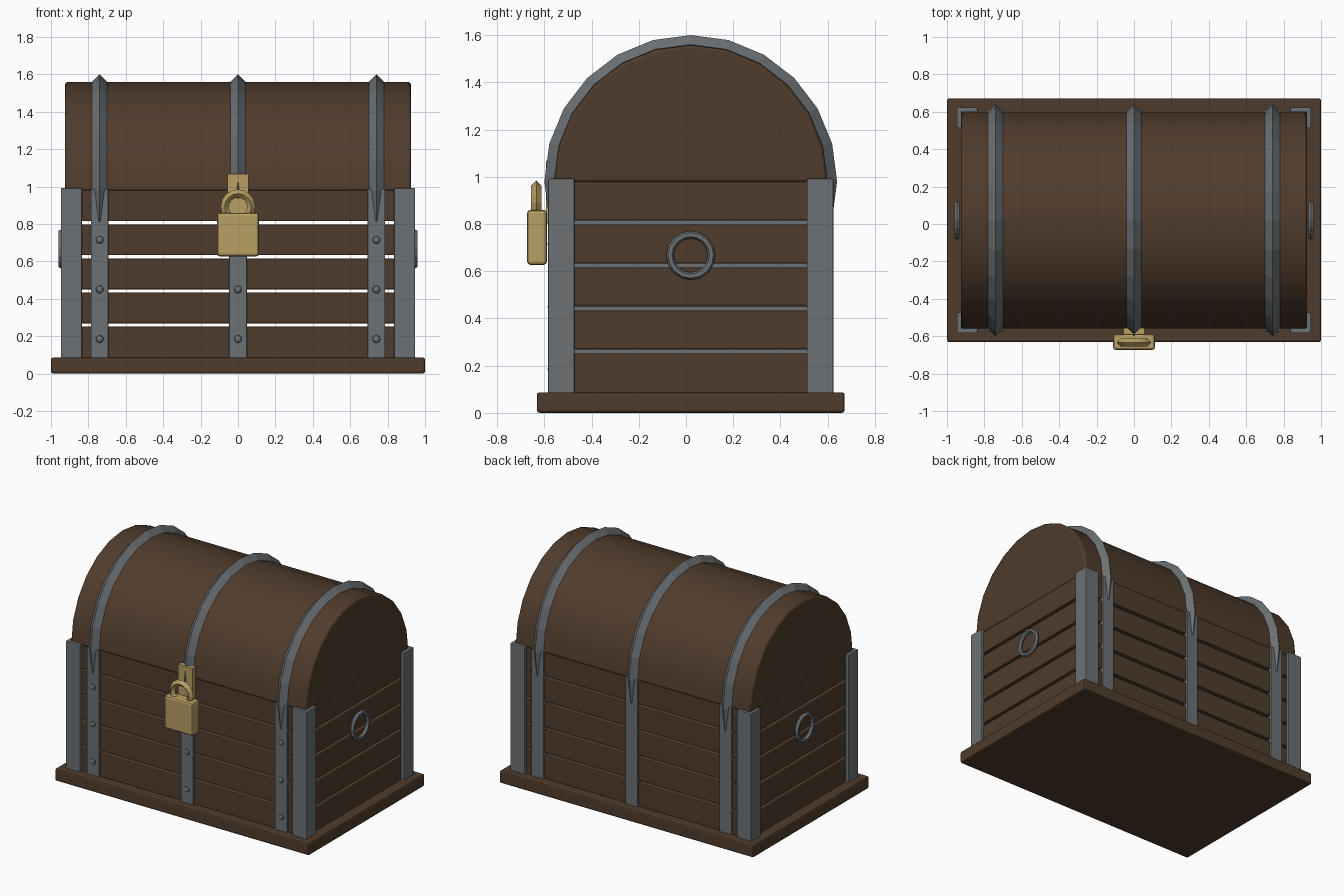
import bpy, bmesh, math
from mathutils import Matrix, Vector

if "Cube" in bpy.data.objects:
    bpy.data.objects.remove(bpy.data.objects["Cube"])

CY = 0.02  # depth centre of the chest body


def material(name, rgb):
    m = bpy.data.materials.new(name)
    m.diffuse_color = (*rgb, 1)
    m.use_nodes = True
    m.node_tree.nodes["Principled BSDF"].inputs["Base Color"].default_value = m.diffuse_color
    return m


WOOD = material("dark_wood", (0.08, 0.045, 0.025))
IRON = material("grey_iron", (0.15, 0.165, 0.175))
BRASS = material("brass", (0.48, 0.345, 0.125))


def finish(bm, name, mat, bevel=0.0, smooth=None):
    bmesh.ops.recalc_face_normals(bm, faces=bm.faces[:])
    me = bpy.data.meshes.new(name)
    bm.to_mesh(me)
    bm.free()
    me.materials.append(mat)
    ob = bpy.data.objects.new(name, me)
    bpy.context.collection.objects.link(ob)
    if smooth:
        bpy.ops.object.select_all(action='DESELECT')
        ob.select_set(True)
        bpy.context.view_layer.objects.active = ob
        bpy.ops.object.shade_smooth_by_angle(angle=math.radians(smooth))
    if bevel:
        b = ob.modifiers.new("bevel", 'BEVEL')
        b.width = bevel
        b.segments = 2
        b.limit_method = 'ANGLE'
        b.angle_limit = math.radians(40)
    return ob


def box(name, mat, lo, hi, bevel=0.0):
    lo, hi = Vector(lo), Vector(hi)
    bm = bmesh.new()
    bmesh.ops.create_cube(bm, size=1, matrix=Matrix.Translation((lo + hi) / 2)
                          @ Matrix.Diagonal((*(hi - lo), 1)))
    return finish(bm, name, mat, bevel)


def prism(name, mat, points, offset, bevel=0.0, smooth=None):
    bm = bmesh.new()
    face = bm.faces.new([bm.verts.new(p) for p in points])
    ext = bmesh.ops.extrude_face_region(bm, geom=[face])
    bmesh.ops.translate(bm, vec=offset,
                        verts=[v for v in ext["geom"] if isinstance(v, bmesh.types.BMVert)])
    return finish(bm, name, mat, bevel, smooth)


def ring(name, mat, centre, major, minor, n, k, axis):
    """Low-poly torus about the x or y axis."""
    bm = bmesh.new()
    rows = []
    for i in range(n):
        a = 2 * math.pi * i / n
        row = []
        for j in range(k):
            b = 2 * math.pi * j / k
            r, w = major + minor * math.cos(b), minor * math.sin(b)
            u, z = r * math.cos(a), r * math.sin(a)
            p = (w, u, z) if axis == 'x' else (u, w, z)
            row.append(bm.verts.new(Vector(p) + Vector(centre)))
        rows.append(row)
    for i in range(n):
        for j in range(k):
            r0, r1, j1 = rows[i], rows[(i + 1) % n], (j + 1) % k
            bm.faces.new((r0[j], r1[j], r1[j1], r0[j1]))
    return finish(bm, name, mat)


# base board
box("base_board", WOOD, (-1, CY - 0.652, 0), (1, CY + 0.652, 0.087), 0.012)

# body planks with open gaps between them
for i in range(5):
    z = 0.087 + i * 0.182
    box(f"body_plank_{i + 1}", WOOD, (-0.925, CY - 0.58, z - (0.005 if i == 0 else 0)),
        (0.925, CY + 0.58, z + 0.165), 0.007)

# half-round lid
R, CZ = 0.58, 0.978
arc = [(-0.925, CY + R * math.cos(math.pi * i / 12), CZ + R * math.sin(math.pi * i / 12))
       for i in range(13)]
prism("lid", WOOD, arc, (1.85, 0, 0), 0.012, 30)

# L-shaped corner irons
for sx in (-1, 1):
    for sy in (-1, 1):
        xo, yo, arm, t = 0.947, 0.604, 0.112, 0.026
        outline = [(xo, yo), (xo - arm, yo), (xo - arm, yo - t), (xo - t, yo - t),
                   (xo - t, yo - arm), (xo, yo - arm)]
        prism("corner_iron", IRON, [(sx * x, CY + sy * y, 0.082) for x, y in outline],
              (0, 0, 0.91), 0.005)

# upright straps, lid hoops and front rivets
for x in (-0.74, 0, 0.74):
    box("upright_strap", IRON, (x - 0.047, CY - 0.594, 0.082), (x + 0.047, CY + 0.594, 0.988), 0.004)
    ring("lid_hoop", IRON, (x, CY, 0.98), 0.58, 0.04, 24, 4, 'x')
    for z in (0.185, 0.45, 0.715):
        bm = bmesh.new()
        bmesh.ops.create_uvsphere(bm, u_segments=10, v_segments=6, radius=1,
                                  matrix=Matrix.Translation((x, CY - 0.594, z))
                                  @ Matrix.Diagonal((0.021, 0.012, 0.021, 1))
                                  @ Matrix.Rotation(math.pi / 2, 4, 'X'))
        finish(bm, "rivet", IRON)

# ring handles on both ends
for sx in (-1, 1):
    ring("ring_handle", IRON, (sx * 0.947, CY, 0.667), 0.088, 0.016, 16, 6, 'x')

# padlock and hasp
box("hasp_plate", BRASS, (-0.057, -0.593, 0.8), (0.057, -0.555, 1.068), 0.003)
ring("padlock_shackle", BRASS, (0, -0.634, 0.892), 0.071, 0.022, 16, 4, 'y')
box("padlock_body", BRASS, (-0.112, -0.673, 0.627), (0.112, -0.589, 0.86), 0.014)
